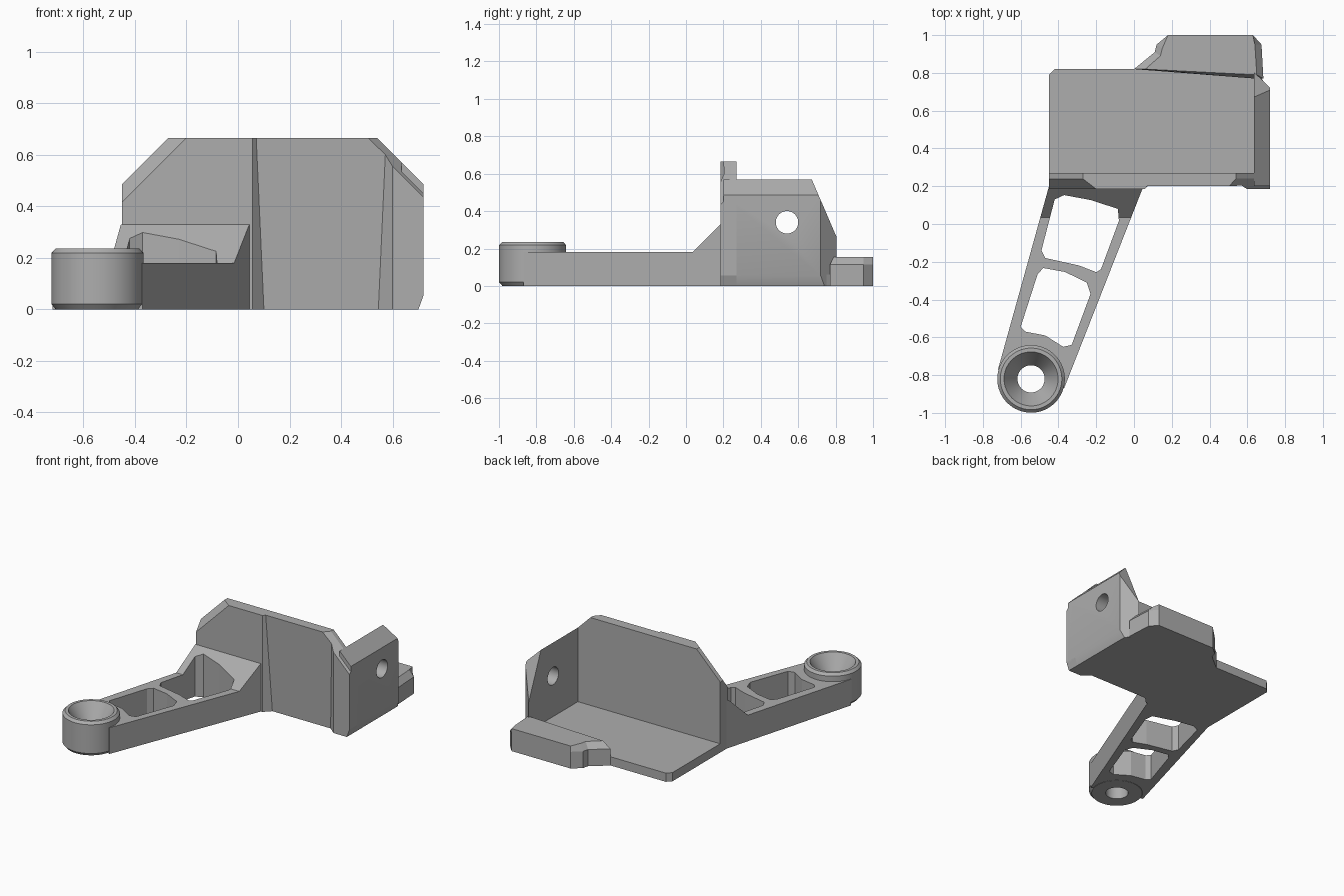
import bpy, bmesh, math
from mathutils import Vector

if "Cube" in bpy.data.objects:
    bpy.data.objects.remove(bpy.data.objects["Cube"])

GREY = (0.42, 0.42, 0.42, 1)
grey = bpy.data.materials.new("plain grey")
grey.use_nodes = True
grey.diffuse_color = GREY
grey.node_tree.nodes["Principled BSDF"].inputs["Base Color"].default_value = GREY


def loft(name, loops, cap=True):
    """Skin equal-length loops of 3D points; cap the ends or close the ring."""
    bm = bmesh.new()
    rings = [[bm.verts.new(p) for p in loop] for loop in loops]
    n = len(rings[0])
    pairs = list(zip(rings, rings[1:]))
    if cap:
        bm.faces.new(rings[0][::-1])
        bm.faces.new(rings[-1])
    else:
        pairs.append((rings[-1], rings[0]))
    for a, b in pairs:
        for i in range(n):
            j = (i + 1) % n
            bm.faces.new((a[i], a[j], b[j], b[i]))
    bmesh.ops.recalc_face_normals(bm, faces=bm.faces)
    mesh = bpy.data.meshes.new(name)
    bm.to_mesh(mesh)
    bm.free()
    obj = bpy.data.objects.new(name, mesh)
    bpy.context.collection.objects.link(obj)
    mesh.materials.append(grey)
    return obj


def prism(name, plan, z0, z1):
    return loft(name, [[(x, y, z) for x, y in plan] for z in (z0, z1)])


def side_prism(name, profile, x0, x1):
    return loft(name, [[(x, y, z) for y, z in profile] for x in (x0, x1)])


def rect(x0, x1, y0, y1):
    return [(x0, y0), (x1, y0), (x1, y1), (x0, y1)]


def circle(r, n=64):
    return [(r * math.cos(math.tau * i / n), r * math.sin(math.tau * i / n)) for i in range(n)]


def clip(obj, *planes):
    """Slice off everything on the normal side of each (point, normal) plane."""
    bm = bmesh.new()
    bm.from_mesh(obj.data)
    for point, normal in planes:
        geom = bm.verts[:] + bm.edges[:] + bm.faces[:]
        cut = bmesh.ops.bisect_plane(bm, geom=geom, dist=1e-5, plane_co=point,
                                     plane_no=Vector(normal).normalized(), clear_outer=True)
        edges = [e for e in cut["geom_cut"] if isinstance(e, bmesh.types.BMEdge)]
        bmesh.ops.holes_fill(bm, edges=edges, sides=0)
    bmesh.ops.recalc_face_normals(bm, faces=bm.faces)
    bm.to_mesh(obj.data)
    bm.free()


def subtract(obj, cutter):
    mod = obj.modifiers.new("cut", "BOOLEAN")
    mod.operation = "DIFFERENCE"
    mod.solver = "EXACT"
    mod.object = cutter
    cutter.hide_render = True
    cutter.hide_viewport = False
    bpy.context.view_layer.objects.active = obj
    bpy.ops.object.modifier_apply(modifier=mod.name)
    bpy.data.objects.remove(cutter)


# Planes shared by the wall and the side cheek
corner = ((0.54, 0, 0.665), (1, 0, 1))
bottom_edge = ((0.72, 0, 0.055), (0.055, 0, -0.02))

# Floor plate with trimmed corner
prism("floor_plate", [(-0.45, 0.24), (0.69, 0.24), (0.69, 0.75), (0.64, 0.82),
                      (-0.42, 0.82), (-0.45, 0.79)], 0, 0.06)

# Upright wall with cut upper corners and bevelled front edges
wall = prism("front_wall", rect(-0.45, 0.72, 0.185, 0.27), 0, 0.665)
clip(wall, corner, bottom_edge,
     ((-0.27, 0, 0.665), (-1, 0, 1)),
     ((-0.2, 0.185, 0.665), (-1, -1.3, 1)),
     ((0.49, 0.185, 0.665), (1, -0.9, 1)))


# Shallow panel in the wall that deepens downwards
def recess(z, depth):
    return [(0.055, 0.184, z), (0.055, 0.1, z), (0.6, 0.1, z), (0.6, 0.184, z),
            (0.59 - depth, 0.185 + depth, z), (0.055 + depth, 0.185 + depth, z)]


subtract(wall, loft("panel_cutter", [recess(-0.01, 0.046), recess(0.68, 0.015)]))

# Side cheek with sloping back and a round hole
cheek = side_prism("side_cheek", [(0.2, 0), (0.81, 0), (0.81, 0.25), (0.67, 0.575), (0.2, 0.575)],
                   0.635, 0.72)
clip(cheek, corner, bottom_edge, ((0.72, 0.72, 0), (1, 1, 0)))
subtract(cheek, loft("hole_cutter", [[(x, 0.54 + a, 0.34 + b) for a, b in circle(0.06, 40)]
                                     for x in (0.5, 0.9)]))

# Rear stop block with bevelled rim
low = [(0, 0.82), (0.11, 0.91), (0.12, 0.95), (0.18, 1), (0.63, 1),
       (0.675, 0.95), (0.685, 0.77), (0.64, 0.77)]
high = [(0.06, 0.82), (0.14, 0.89), (0.15, 0.93), (0.18, 1), (0.63, 1),
        (0.64, 0.95), (0.65, 0.79), (0.64, 0.79)]
loft("rear_block", [[(x, y, z) for x, y in plan]
                    for plan, z in ((low, 0), (low, 0.115), (high, 0.155))])

# Tapered arm with a ramp up to the wall
BX, BY = -0.545, -0.82
arm = side_prism("arm", [(-0.95, 0), (0.25, 0), (0.25, 0.33), (0.185, 0.33), (0.035, 0.18),
                         (-0.95, 0.18)], -1, 0.5)
clip(arm, ((-0.45, 0.2, 0), (-0.97, 0.27, 0)),
     ((0.05, 0.2, 0), (1.07, -0.42, 0)),
     ((-0.72, -0.77, 0), (-0.1, -0.35, 0)))

# Two windows through the arm
upper = [(-0.42, 0.13), (-0.37, 0.153), (-0.23, 0.127), (-0.085, 0.08), (-0.08, 0.016),
         (-0.175, -0.24), (-0.2, -0.255), (-0.29, -0.22), (-0.47, -0.18), (-0.49, -0.14)]
lower = [(-0.51, -0.265), (-0.48, -0.233), (-0.365, -0.254), (-0.25, -0.31), (-0.23, -0.37),
         (-0.33, -0.64), (-0.375, -0.65), (-0.47, -0.59), (-0.575, -0.57), (-0.6, -0.545)]
for plan in (upper, lower):
    subtract(arm, prism("window_cutter", plan, -0.1, 0.5))
subtract(arm, prism("socket_cutter", [(BX + a, BY + b) for a, b in circle(0.165)], -0.1, 0.5))

# Countersunk boss at the arm's end
profile = [(0.072, 0), (0.162, 0), (0.179, 0.02), (0.179, 0.218), (0.163, 0.235),
           (0.143, 0.235), (0.072, 0.12)]
boss = loft("boss", [[(BX + a, BY + b, z) for a, b in circle(r)] for r, z in profile], cap=False)

# Smooth the round surfaces, keep the edges sharp
for obj in (boss, cheek):
    bpy.ops.object.select_all(action="DESELECT")
    obj.select_set(True)
    bpy.context.view_layer.objects.active = obj
    bpy.ops.object.shade_smooth_by_angle(angle=math.radians(25))
